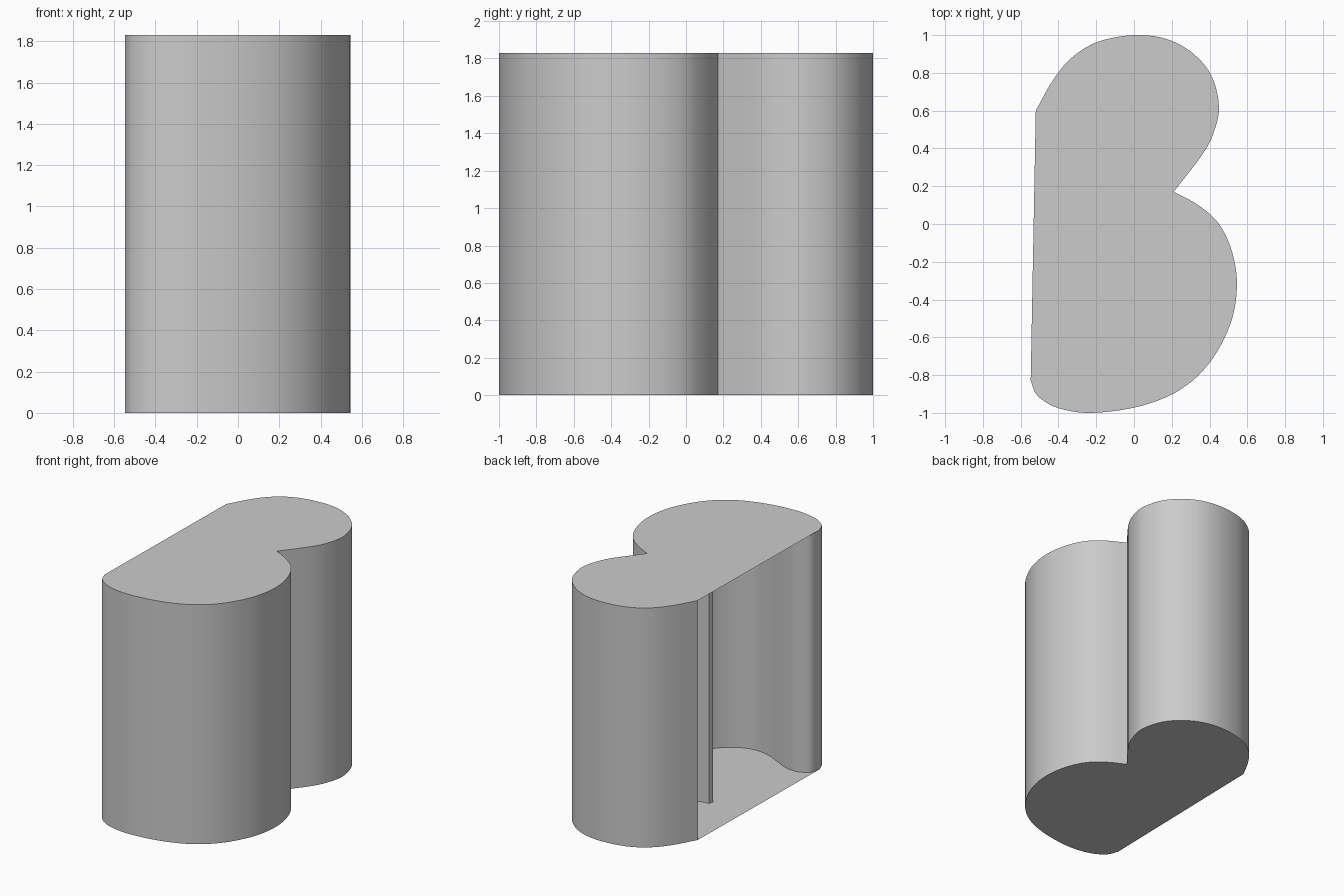
import bpy, bmesh
from mathutils import Vector

if "Cube" in bpy.data.objects:
    bpy.data.objects.remove(bpy.data.objects["Cube"])

H = 1.83
STEPS = 5

# Smooth runs of the outline, with sharp corners where one run meets the next
UPPER_OUTER = [(-.52, .6), (-.43, .76), (-.33, .88), (-.19, .965), (0, 1), (.17, .98), (.31, .905),
               (.41, .785), (.45, .62), (.42, .48), (.36, .365), (.21, .17)]
LOWER_OUTER = [(.21, .17), (.34, .1), (.45, 0), (.52, -.15), (.545, -.33), (.51, -.53), (.4, -.735),
               (.24, -.88), (.03, -.965), (-.22, -1), (-.4, -.975), (-.51, -.91), (-.547, -.83)]
LOWER_INNER = [(-.547, -.83), (-.52, -.75), (-.43, -.71), (-.34, -.72), (-.24, -.765), (-.12, -.82),
               (.01, -.835), (.14, -.79), (.25, -.69), (.315, -.55), (.325, -.41), (.29, -.25),
               (.2, -.1), (.05, 0), (-.1, .03), (-.25, .03)]
UPPER_INNER = [(-.24, .065), (-.12, .09), (.02, .16), (.14, .28), (.2, .42), (.19, .58),
               (.12, .71), (0, .79), (-.14, .82), (-.28, .78), (-.39, .69), (-.47, .58)]


def spline(pts):
    """Sample a smooth curve through the points, leaving out the last one."""
    p = [Vector(q) for q in pts]
    p = [2 * p[0] - p[1]] + p + [2 * p[-1] - p[-2]]
    out = []
    for a, b, c, d in zip(p, p[1:], p[2:], p[3:]):
        for i in range(STEPS):
            t = i / STEPS
            out.append(0.5 * (2 * b + (c - a) * t + (2 * a - 5 * b + 4 * c - d) * t * t
                              + (3 * b - a - 3 * c + d) * t ** 3))
    return out


def finish(name, bm):
    mesh = bpy.data.meshes.new(name)
    bm.to_mesh(mesh)
    bm.free()
    obj = bpy.data.objects.new(name, mesh)
    bpy.context.collection.objects.link(obj)
    return obj


outer = spline(UPPER_OUTER) + spline(LOWER_OUTER) + [Vector(LOWER_OUTER[-1])]
inner = (spline(LOWER_INNER)[1:] + [Vector(LOWER_INNER[-1])]
         + spline(UPPER_INNER) + [Vector(UPPER_INNER[-1])])

# Upright wall that follows the whole outline; its hollow side opens to the left
bm = bmesh.new()
ring = outer + inner
low = [bm.verts.new((p.x, p.y, 0)) for p in ring]
high = [bm.verts.new((p.x, p.y, H)) for p in ring]
for i in range(len(ring)):
    j = (i + 1) % len(ring)
    bm.faces.new((low[j], low[i], high[i], high[j]))
wall = finish("curved_wall", bm)
bpy.context.view_layer.objects.active = wall
wall.select_set(True)
bpy.ops.object.shade_smooth_by_angle(angle=0.5)

# Flat end panels closed by a straight left edge
for name, z in (("bottom_panel", 0), ("top_panel", H)):
    bm = bmesh.new()
    pts = outer if z == 0 else outer[::-1]
    bm.faces.new([bm.verts.new((p.x, p.y, z)) for p in pts])
    finish(name, bm)
